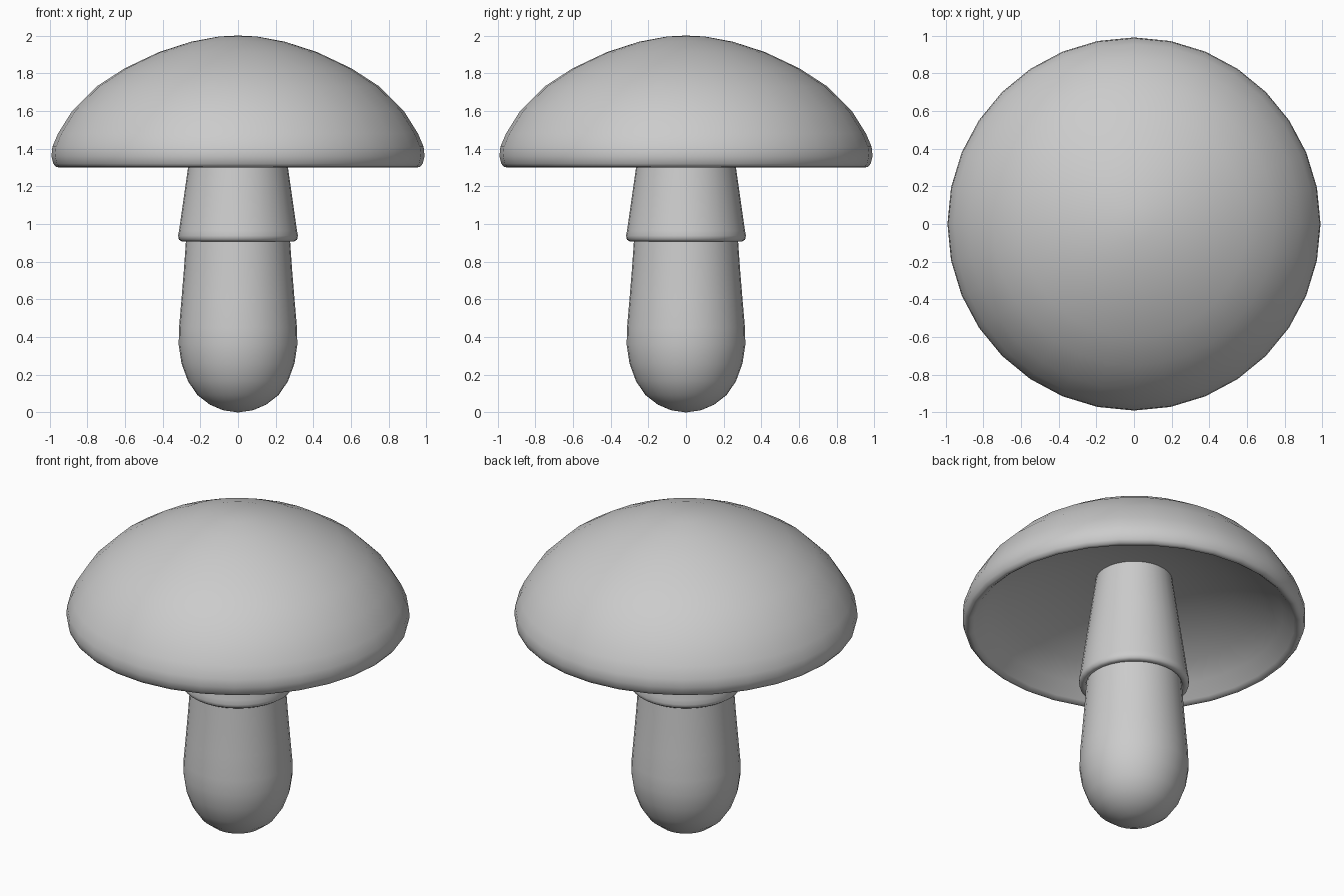
import bpy, bmesh, math

if "Cube" in bpy.data.objects:
    bpy.data.objects.remove(bpy.data.objects["Cube"])

SIDES = 32


def lathe(name, profile, angle=40):
    """Revolve an (r, z) profile around the z axis."""
    bm = bmesh.new()
    verts = [bm.verts.new((r, 0, z)) for r, z in profile]
    edges = [bm.edges.new(pair) for pair in zip(verts, verts[1:])]
    bmesh.ops.spin(bm, geom=verts + edges, cent=(0, 0, 0), axis=(0, 0, 1),
                   angle=math.tau, steps=SIDES, use_duplicate=False)
    bmesh.ops.remove_doubles(bm, verts=bm.verts, dist=0.0005)
    bmesh.ops.recalc_face_normals(bm, faces=bm.faces)
    mesh = bpy.data.meshes.new(name)
    bm.to_mesh(mesh)
    bm.free()
    obj = bpy.data.objects.new(name, mesh)
    bpy.context.collection.objects.link(obj)
    bpy.ops.object.select_all(action='DESELECT')
    obj.select_set(True)
    bpy.context.view_layer.objects.active = obj
    bpy.ops.object.shade_smooth_by_angle(angle=math.radians(angle))
    return obj


# Cap: domed top, rounded lip and hollow underside
lathe("cap", [
    (0, 2.0), (0.10, 1.995), (0.25, 1.967), (0.42, 1.912), (0.60, 1.827),
    (0.75, 1.73), (0.88, 1.60), (0.955, 1.48), (0.985, 1.41), (0.99, 1.36),
    (0.98, 1.32), (0.965, 1.302), (0.945, 1.30), (0.925, 1.315),
    (0.86, 1.385), (0.74, 1.46), (0.58, 1.53), (0.40, 1.58),
    (0.22, 1.61), (0, 1.62)], 60)

# Stem: rounded bulbous foot, tapering towards the ring
lathe("stem", [
    (0, 0), (0.08, 0.012), (0.15, 0.042), (0.215, 0.092), (0.265, 0.165),
    (0.30, 0.26), (0.315, 0.36), (0.313, 0.45), (0.30, 0.60),
    (0.287, 0.76), (0.275, 0.93)])

# Ring skirt: upper stem sleeve with a folded lower lip
lathe("skirt", [
    (0.27, 0.925), (0.28, 0.91), (0.30, 0.908), (0.314, 0.918),
    (0.318, 0.938), (0.313, 0.965), (0.265, 1.30), (0.22, 1.615)], 60)
